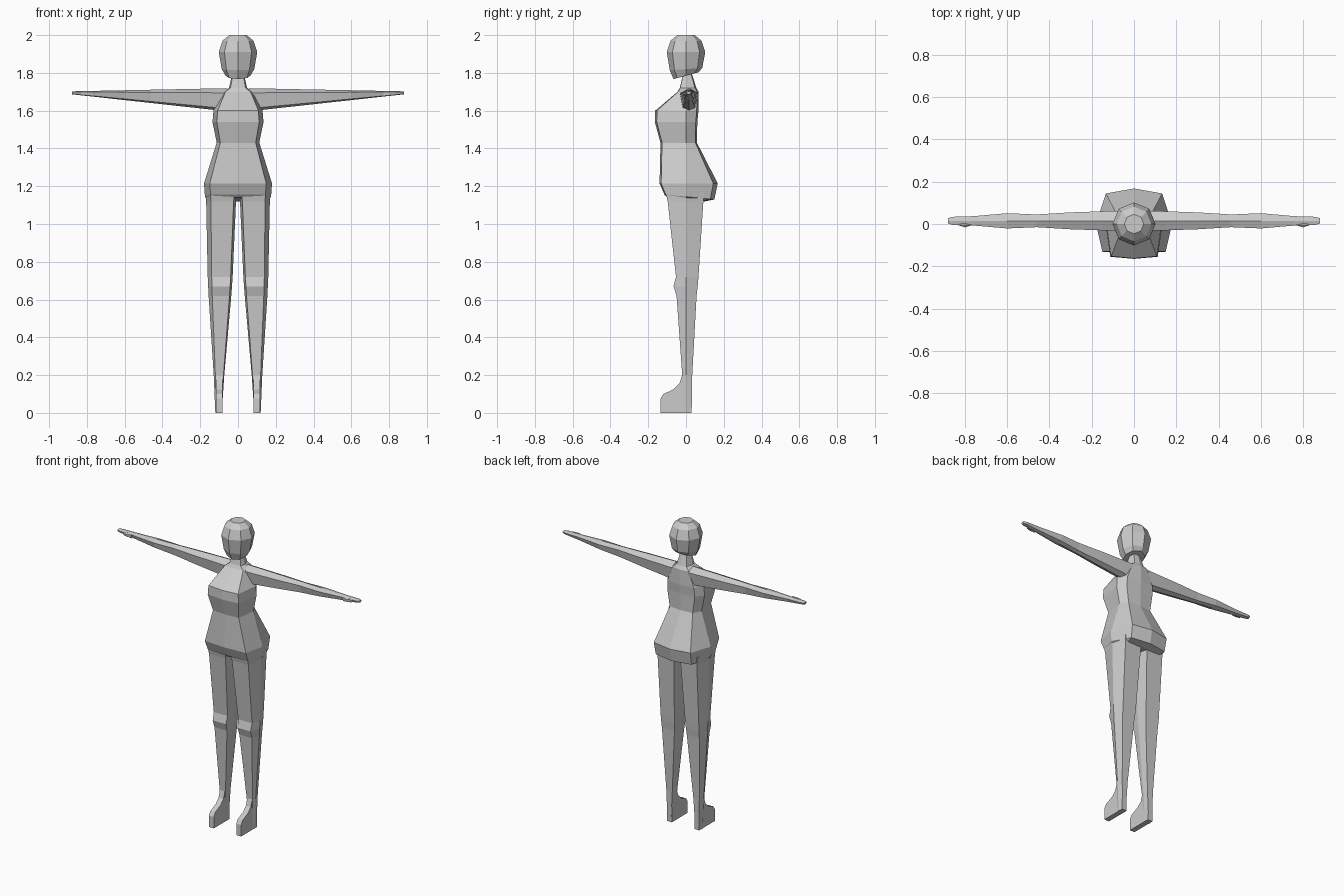
import bpy, bmesh, math

if "Cube" in bpy.data.objects:
    bpy.data.objects.remove(bpy.data.objects["Cube"])

grey = bpy.data.materials.new("light grey")
grey.use_nodes = True
colour = (.6, .6, .6, 1)
grey.diffuse_color = colour
grey.node_tree.nodes["Principled BSDF"].inputs["Base Color"].default_value = colour


def loft(name, rings, mirror=False):
    """Skin a list of equal-sized point rings and cap both ends."""
    bm = bmesh.new()
    rows = [[bm.verts.new(point) for point in ring] for ring in rings]
    for lower, upper in zip(rows, rows[1:]):
        for i in range(len(lower)):
            bm.faces.new((lower[i - 1], lower[i], upper[i], upper[i - 1]))
    bm.faces.new(rows[0])
    bm.faces.new(rows[-1])
    bmesh.ops.recalc_face_normals(bm, faces=bm.faces)
    mesh = bpy.data.meshes.new(name)
    bm.to_mesh(mesh)
    bm.free()
    mesh.materials.append(grey)
    obj = bpy.data.objects.new(name, mesh)
    bpy.context.collection.objects.link(obj)
    if mirror:
        modifier = obj.modifiers.new("Mirror", 'MIRROR')
        modifier.use_mirror_merge = False


def body_ring(z, front, side, back, slope=0):
    """Eight points round the body, symmetrical about x = 0."""
    front_corner = (side * .83, -front * .94)
    back_corner = (side * .74, back * .86)
    half = [front_corner, (side, 0), back_corner]
    other_half = [(-x, y) for x, y in reversed(half)]
    outline = [(0, -front)] + half + [(0, back)] + other_half
    return [(x, y, z - slope * y) for x, y in outline]


# Torso, from the sloping underside of the hips up to the shoulders
underside = [
    body_ring(z=1.13, front=.1, side=.165, back=.1, slope=.1),
    body_ring(z=1.145, front=.115, side=.175, back=.15, slope=.1),
]
hips = body_ring(z=1.215, front=.14, side=.18, back=.168)
waist = body_ring(z=1.43, front=.135, side=.113, back=.058)
bust = body_ring(z=1.54, front=.165, side=.135, back=.06)
chest = body_ring(z=1.6, front=.163, side=.13, back=.066)
shoulders = body_ring(z=1.7, front=.045, side=.08, back=.067)
neck_base = body_ring(z=1.72, front=.033, side=.048, back=.055)
loft("torso", underside + [hips, waist, bust, chest, shoulders, neck_base])

# Neck, running up into the head
neck_top = body_ring(z=1.8, front=.014, side=.03, back=.03)
loft("neck", [neck_base, neck_top])


# Head: octagonal rings, with the chin dropping towards the front
def head_ring(z, radius, slope=0):
    ring = []
    for step in range(8):
        angle = step * math.tau / 8
        x, y = radius * math.sin(angle), radius * math.cos(angle)
        ring.append((x, y, z + slope * y))
    return ring


loft("head", [
    head_ring(z=1.785, radius=.066, slope=.27),
    head_ring(z=1.82, radius=.086, slope=.07),
    head_ring(z=1.91, radius=.102),
    head_ring(z=1.97, radius=.082),
    head_ring(z=2, radius=.046),
])


# Arms: six-sided rings whose height tapers evenly towards the hand
def arm_ring(x, depth, y=.015):
    top = 1.72 - .02 * x
    bottom = 1.59 + .11 * x
    height = top - bottom
    upper, lower = top - .2 * height, bottom + .12 * height
    narrow = depth * .7
    return [(x, y, top), (x, y - depth, upper), (x, y - narrow, lower),
            (x, y, bottom), (x, y + narrow, lower), (x, y + depth, upper)]


loft("arm", [
    arm_ring(x=.06, depth=.048),
    arm_ring(x=.15, depth=.045),
    arm_ring(x=.3, depth=.04),
    arm_ring(x=.46, depth=.03),
    arm_ring(x=.6, depth=.036),
    arm_ring(x=.76, depth=.022),
    arm_ring(x=.86, depth=.019),
    arm_ring(x=.88, depth=.012),
], mirror=True)
loft("thumb", [
    arm_ring(x=.77, depth=.002, y=-.004),
    arm_ring(x=.8, depth=.012, y=-.004),
    arm_ring(x=.83, depth=.002, y=-.004),
], mirror=True)


# Legs: six-sided rings, widest at the inner and outer sides
def leg_ring(z, width, front, back):
    centre = .103 - .012 * z
    inner, outer = centre - width, centre + width
    front_in, front_out = inner + width * .16, outer - width * .32
    return [(front_in, -front, z), (front_out, -front, z), (outer, 0, z),
            (front_out, back, z), (front_in, back, z), (inner, 0, z)]


loft("leg", [
    leg_ring(z=1.17, width=.084, front=.108, back=.096),
    leg_ring(z=1.12, width=.079, front=.097, back=.092),
    leg_ring(z=.72, width=.066, front=.053, back=.066),
    leg_ring(z=.67, width=.063, front=.066, back=.062),
    leg_ring(z=.62, width=.06, front=.05, back=.056),
    leg_ring(z=.2, width=.028, front=.02, back=.033),
    leg_ring(z=0, width=.017, front=.016, back=.03),
], mirror=True)

# Feet: a side profile extruded across a narrow width
heel, toe, ankle = .03, -.135, .2
foot_profile = [(heel, 0), (toe, 0), (toe, .075), (-.12, .1), (-.065, .125),
                (-.035, .155), (-.02, ankle), (.02, ankle), (heel, .1)]
inner_side, outer_side = .082, .117
loft("foot", [[(x, y, z) for y, z in foot_profile]
              for x in (inner_side, outer_side)], mirror=True)
